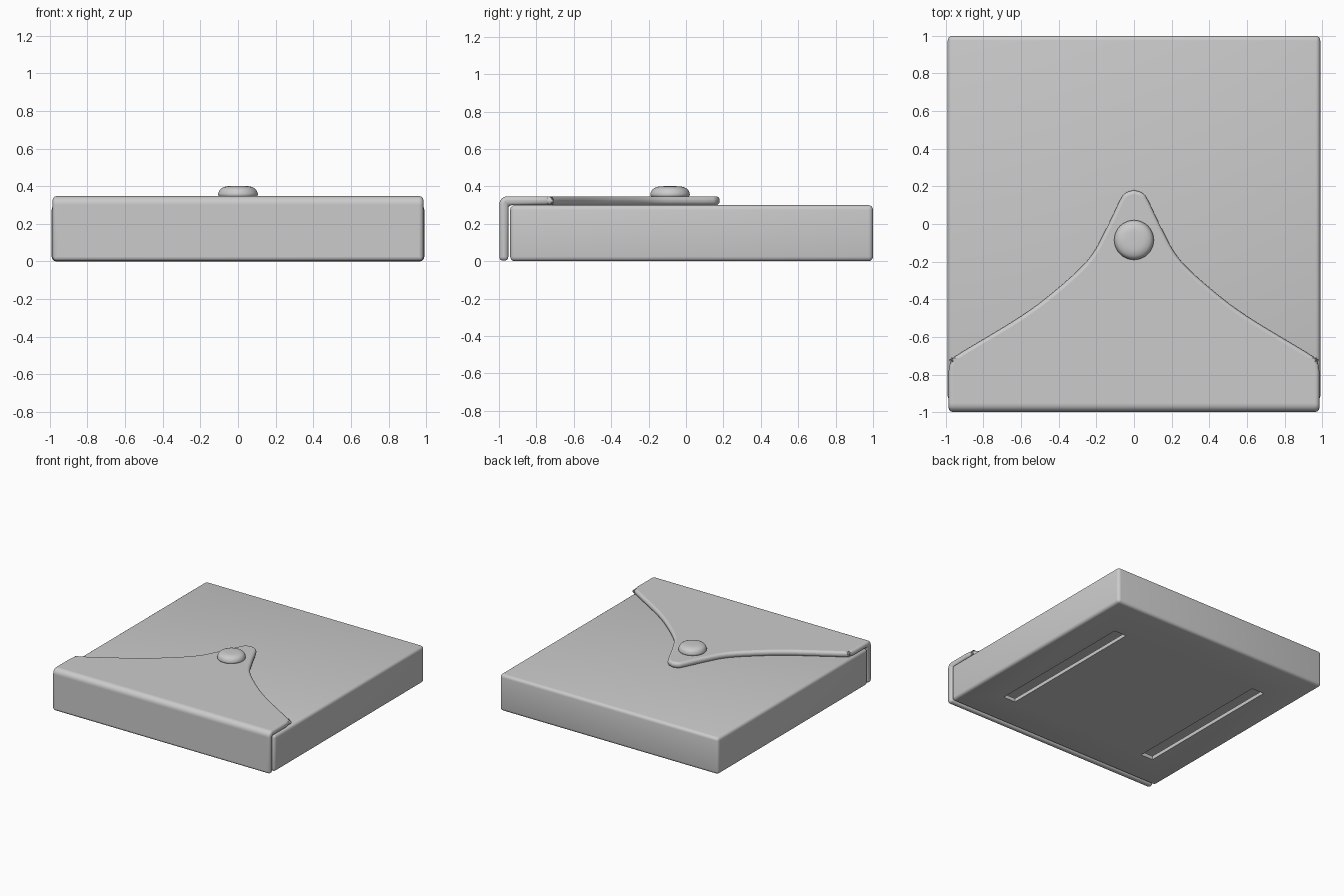
import bpy, bmesh, math
from mathutils import Vector

cube = bpy.data.objects.get("Cube")
if cube:
    bpy.data.objects.remove(cube, do_unlink=True)

grey = bpy.data.materials.new("plain grey")
grey.use_nodes = True
GREY = (0.6, 0.6, 0.6, 1)
grey.diffuse_color = GREY
grey.node_tree.nodes["Principled BSDF"].inputs["Base Color"].default_value = GREY


def finish(bm, name):
    bmesh.ops.recalc_face_normals(bm, faces=bm.faces)
    mesh = bpy.data.meshes.new(name)
    bm.to_mesh(mesh)
    bm.free()
    mesh.materials.append(grey)
    ob = bpy.data.objects.new(name, mesh)
    bpy.context.collection.objects.link(ob)
    return ob


def box(name, lo, hi):
    lo, hi = Vector(lo), Vector(hi)
    bm = bmesh.new()
    bmesh.ops.create_cube(bm, size=1)
    for v in bm.verts:
        v.co = (lo + hi) / 2 + v.co * (hi - lo)
    return finish(bm, name)


def bevel(ob, width, segments=4):
    m = ob.modifiers.new("rounded edges", "BEVEL")
    m.width, m.segments = width, segments
    m.limit_method, m.angle_limit = "ANGLE", math.radians(40)
    m.use_clamp_overlap = False


def smooth(ob):
    bpy.ops.object.select_all(action="DESELECT")
    ob.select_set(True)
    bpy.context.view_layer.objects.active = ob
    bpy.ops.object.shade_smooth_by_angle(angle=math.radians(35))


def spline(points, steps=8):
    """Catmull-Rom curve through the points."""
    pts = [Vector(p) for p in points]
    pts = [2 * pts[0] - pts[1]] + pts + [2 * pts[-1] - pts[-2]]
    out = []
    for a, b, c, d in zip(pts, pts[1:], pts[2:], pts[3:]):
        for i in range(steps):
            t = i / steps
            out.append(0.5 * (2 * b + (c - a) * t + (2 * a - 5 * b + 4 * c - d) * t * t
                              + (3 * b - a - 3 * c + d) * t ** 3))
    return out + [pts[-2]]


# Case: rounded hollow box with two long slots in the base
case = box("case", (-0.99, -0.94, 0), (0.99, 1, 0.3))
bevel(case, 0.025)
cutters = [box("cavity_cutter", (-0.94, -0.87, 0.03), (0.94, 0.95, 0.16))]
for x in (-0.67, 0.67):
    cutters.append(box("slot_cutter", (x - 0.055, -0.65, -0.1), (x + 0.055, 0.64, 0.1)))
for cutter in cutters:
    m = case.modifiers.new("cut", "BOOLEAN")
    m.operation, m.solver, m.object = "DIFFERENCE", "EXACT", cutter
bpy.context.view_layer.objects.active = case
for m in list(case.modifiers):
    bpy.ops.object.modifier_apply(modifier=m.name)
for cutter in cutters:
    bpy.data.objects.remove(cutter, do_unlink=True)
smooth(case)

# Flap: curved tongue on top, folded down over the front
W, FRONT, INNER, LOW, TOP = 0.985, -0.998, -0.95, 0.3, 0.347
half = spline([(W, -0.78), (0.975, -0.735), (0.94, -0.697), (0.6, -0.49), (0.4, -0.338),
               (0.24, -0.185), (0.15, -0.03), (0.075, 0.125), (0.045, 0.165), (0, 0.18)])
tongue = half + [Vector((-p.x, p.y)) for p in reversed(half[:-1])]
bm = bmesh.new()
fold = [bm.verts.new((x, y, LOW)) for x, y in
        ((-W, FRONT), (W, FRONT), (W, INNER), (-W, INNER))]
strip = bm.faces.new(fold)
main = bm.faces.new([fold[3], fold[2]] + [bm.verts.new((p.x, p.y, LOW)) for p in tongue])
raised = bmesh.ops.extrude_face_region(bm, geom=[strip, main], use_keep_orig=True)["geom"]
for v in raised:
    if isinstance(v, bmesh.types.BMVert):
        v.co.z = TOP
lowered = bmesh.ops.extrude_face_region(bm, geom=[strip])["geom"]
for v in lowered:
    if isinstance(v, bmesh.types.BMVert):
        v.co.z = 0.003
if strip.is_valid:
    bm.faces.remove(strip)
bmesh.ops.recalc_face_normals(bm, faces=bm.faces)
front_edge = [e for e in bm.edges if all(v.co.y < INNER - 0.01 and v.co.z > LOW + 0.01
                                         for v in e.verts)]
bmesh.ops.bevel(bm, geom=front_edge, offset=0.042, segments=6, profile=0.5, affect="EDGES")
flap = finish(bm, "flap")
bevel(flap, 0.02)
smooth(flap)

# Button: low dome closing the flap
profile = spline([(0.092, 0.335), (0.104, 0.35), (0.104, 0.365), (0.092, 0.386),
                  (0.065, 0.398), (0.03, 0.401), (0, 0.401)], 3)
bm = bmesh.new()
ring = [bm.verts.new((p.x, -0.085, p.y)) for p in profile]
edges = [bm.edges.new(pair) for pair in zip(ring, ring[1:])]
bmesh.ops.spin(bm, geom=ring + edges, cent=(0, -0.085, 0), axis=(0, 0, 1),
               angle=2 * math.pi, steps=48)
bmesh.ops.remove_doubles(bm, verts=bm.verts, dist=0.0005)
smooth(finish(bm, "button"))
